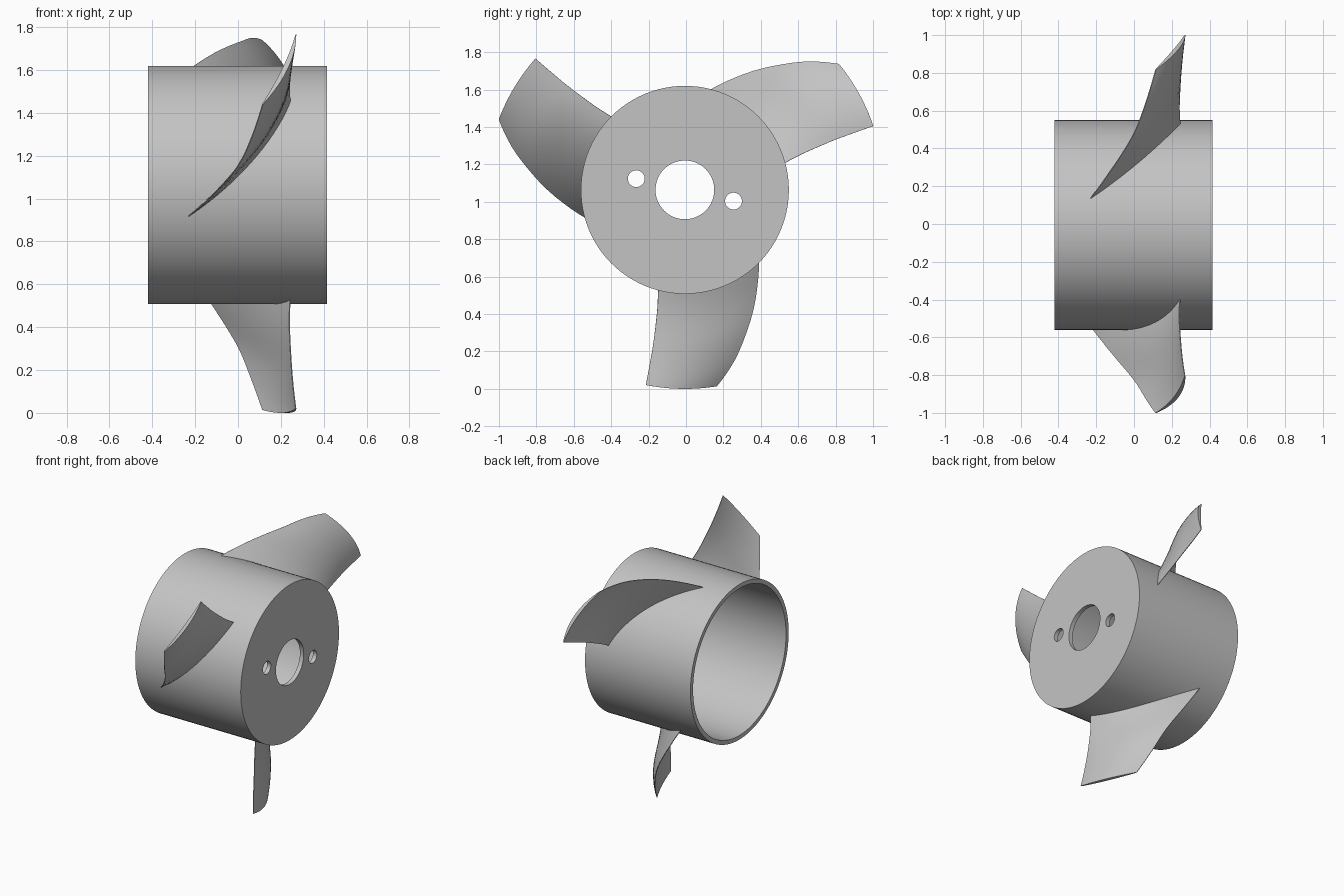
import bpy, bmesh, math
from mathutils import Vector

if "Cube" in bpy.data.objects:
    bpy.data.objects.remove(bpy.data.objects["Cube"])

CY, CZ = -0.006, 1.064          # hub axis, running along x
R, WALL = 0.556, 0.03
X0, X1 = -0.42, 0.415

grey = bpy.data.materials.new("plain grey")
grey.use_nodes = True
colour = (0.55, 0.55, 0.55, 1)
grey.diffuse_color = colour
grey.node_tree.nodes["Principled BSDF"].inputs["Base Color"].default_value = colour


def finish(name, bm):
    bmesh.ops.recalc_face_normals(bm, faces=bm.faces)
    mesh = bpy.data.meshes.new(name)
    bm.to_mesh(mesh)
    bm.free()
    mesh.materials.append(grey)
    obj = bpy.data.objects.new(name, mesh)
    bpy.context.collection.objects.link(obj)
    return obj


def smooth(obj):
    bpy.ops.object.select_all(action='DESELECT')
    obj.select_set(True)
    bpy.context.view_layer.objects.active = obj
    bpy.ops.object.shade_smooth_by_angle(angle=math.radians(30))


def polar(x, r, degrees):
    a = math.radians(degrees)
    return Vector((x, CY + r * math.cos(a), CZ + r * math.sin(a)))


def cylinder(name, r, x0, x1, y=CY, z=CZ, sides=96):
    bm = bmesh.new()
    ring = [bm.verts.new((x0, y + r * math.cos(math.tau * i / sides),
                          z + r * math.sin(math.tau * i / sides))) for i in range(sides)]
    cap = bm.faces.new(ring)
    out = bmesh.ops.extrude_face_region(bm, geom=[cap], use_keep_orig=True)
    moved = [g for g in out["geom"] if isinstance(g, bmesh.types.BMVert)]
    bmesh.ops.translate(bm, verts=moved, vec=(x1 - x0, 0, 0))
    return finish(name, bm)


# Hub: cup open at the -x end, with a centre bore and two small holes
hub = cylinder("hub", R, X0, X1)
cutters = [cylinder("cavity_cutter", R - WALL, X0 - 0.1, X1 - WALL),
           cylinder("bore_cutter", 0.157, 0.2, 0.6, sides=64)]
for side in (-1, 1):
    cutters.append(cylinder("screw_hole_cutter", 0.045, 0.2, 0.6,
                            CY + side * 0.26, CZ - side * 0.06, 32))
bpy.context.view_layer.objects.active = hub
for cutter in cutters:
    mod = hub.modifiers.new("cut", 'BOOLEAN')
    mod.operation = 'DIFFERENCE'
    mod.solver = 'EXACT'
    mod.object = cutter
    bpy.ops.object.modifier_apply(modifier=mod.name)
    bpy.data.objects.remove(cutter)
smooth(hub)

# Blade stations: radius, leading angle and x, trailing angle and x
STATIONS = [(0.54, 316.8, -0.245, 254.8, 0.245),
            (0.655, 306, -0.14, 257, 0.24),
            (0.817, 294.2, -0.005, 258.3, 0.247),
            (0.95, 286.2, 0.065, 258.6, 0.257),
            (1.064, 279.2, 0.115, 258.7, 0.27)]


def station(s):
    """Smoothly interpolated station, s from 0 at the root to 1 at the tip."""
    last = len(STATIONS) - 1
    i = min(int(s * last), last - 1)
    t = s * last - i
    pick = [STATIONS[max(0, min(last, i + k))] for k in (-1, 0, 1, 2)]
    return [b + 0.5 * t * (c - a + t * (2 * a - 5 * b + 4 * c - d + t * (3 * (b - c) + d - a)))
            for a, b, c, d in zip(*pick)]


def blade(name, turn, rows=16, cols=16):
    bm = bmesh.new()

    def mean_point(s, t):
        r, a0, x0, a1, x1 = station(s)
        camber = (0.07 - 0.04 * s) * 4 * t * (1 - t)
        return polar(x0 + (x1 - x0) * t + camber, r, a0 + (a1 - a0) * t + turn)

    loops = []
    for i in range(rows + 1):
        s = i / rows
        upper, lower = [], []
        for j in range(cols + 1):
            t = j / cols
            p = mean_point(s, t)
            chord = mean_point(s, min(1, t + 0.01)) - mean_point(s, max(0, t - 0.01))
            radial = Vector((0, p.y - CY, p.z - CZ))
            normal = chord.cross(radial).normalized()
            half = 0.002 + (0.013 - 0.003 * s) * 4 * t * (1 - t)
            upper.append(bm.verts.new(p + normal * half))
            lower.append(bm.verts.new(p - normal * half))
        loops.append(upper + lower[::-1])
    n = len(loops[0])
    for a, b in zip(loops, loops[1:]):
        for k in range(n):
            bm.faces.new((a[k], a[(k + 1) % n], b[(k + 1) % n], b[k]))
    for loop in (loops[0], loops[-1]):      # root and tip caps
        for k in range(cols):
            bm.faces.new((loop[k], loop[k + 1], loop[n - 2 - k], loop[n - 1 - k]))
    smooth(finish(name, bm))


for label, turn in (("lower", 0), ("rear", 120), ("front", 240)):
    blade(label + "_blade", turn)
